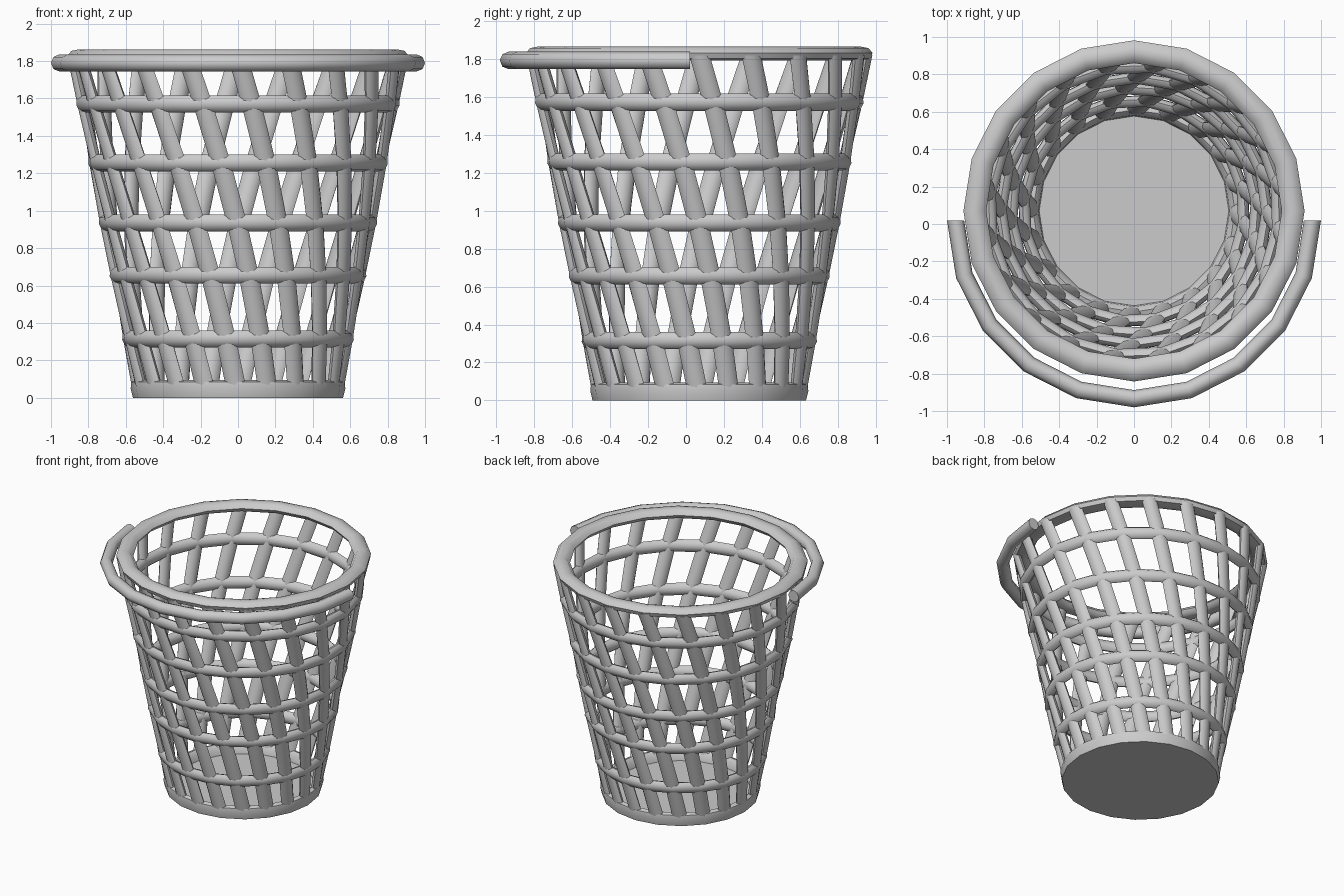
import bpy, bmesh
from math import sin, cos, pi, radians
from mathutils import Vector

if "Cube" in bpy.data.objects:
    bpy.data.objects.remove(bpy.data.objects["Cube"])

CY = 0.07          # basket axis in y
N = 20             # slats and ring sides
SLOPE = 0.195      # wall flare
LEVELS = [0.04, 0.315, 0.655, 0.935, 1.255, 1.57, 1.82]


def radius(z):
    return 0.56 + SLOPE * z


def angle(i, z):
    return -pi / 2 + 2 * pi * i / N - radians(36) * z / 1.82


def radial(a, r, z):
    return Vector((r * cos(a), CY + r * sin(a), z))


def loft(name, sections, closed):
    """Skin a list of cross-section loops; cap the ends if open."""
    bm = bmesh.new()
    add_loft(bm, sections, closed)
    return finish(name, bm)


def add_loft(bm, sections, closed):
    rows = [[bm.verts.new(p) for p in s] for s in sections]
    n = len(rows[0])
    for i in range(len(rows) if closed else len(rows) - 1):
        a, b = rows[i], rows[(i + 1) % len(rows)]
        for j in range(n):
            k = (j + 1) % n
            bm.faces.new((a[j], a[k], b[k], b[j]))
    if not closed:
        bm.faces.new(rows[0])
        bm.faces.new(rows[-1])


def finish(name, bm, smooth=50):
    bmesh.ops.recalc_face_normals(bm, faces=bm.faces)
    me = bpy.data.meshes.new(name)
    bm.to_mesh(me)
    bm.free()
    ob = bpy.data.objects.new(name, me)
    bpy.context.collection.objects.link(ob)
    bpy.ops.object.select_all(action='DESELECT')
    ob.select_set(True)
    bpy.context.view_layer.objects.active = ob
    bpy.ops.object.shade_smooth_by_angle(angle=radians(smooth))
    return ob


def oval(c, u, v, ru, rv, n=8):
    return [c + u * ru * cos(2 * pi * k / n) + v * rv * sin(2 * pi * k / n) for k in range(n)]


def lathe(name, profile, z_phase):
    return loft(name, [[radial(angle(i, z_phase), r, z) for r, z in profile] for i in range(N)], True)


# twisted upright slats
bm = bmesh.new()
for i in range(N):
    secs = []
    for z in LEVELS:
        a = angle(i, z)
        nrm = Vector((cos(a), sin(a), -SLOPE)).normalized()
        tan = Vector((-sin(a), cos(a), 0))
        secs.append(oval(radial(a, radius(z) - 0.032, z), nrm, tan, 0.028, 0.054))
    add_loft(bm, secs, False)
finish("slats", bm)

# horizontal rings
for n, z in enumerate(LEVELS[1:-1]):
    secs = []
    for i in range(N):
        a = angle(i, z)
        nrm = Vector((cos(a), sin(a), -SLOPE)).normalized()
        up = Vector((SLOPE * cos(a), SLOPE * sin(a), 1)).normalized()
        secs.append(oval(radial(a, radius(z) - 0.03, z), nrm, up, 0.032, 0.046))
    loft(f"ring_{n + 1}", secs, True)

# top rim and bottom band
lathe("top_rim", [(0.79, 1.825), (0.815, 1.855), (0.85, 1.863), (0.89, 1.855), (0.912, 1.83),
                  (0.90, 1.80), (0.85, 1.79), (0.81, 1.795)], 1.82)
lathe("bottom_band", [(0.505, 0.0), (0.562, 0.0), (0.574, 0.05), (0.57, 0.085), (0.54, 0.095),
                      (0.512, 0.07)], 0)

# floor disc
loft("floor", [[radial(angle(i, 0), 0.53, z) for i in range(N)] for z in (0.0, 0.02)], False)

# carrying handle folded down over the front
secs = []
for k in range(11):
    a = pi + pi * k / 10
    out = Vector((cos(a), sin(a), 0))
    secs.append(oval(Vector((0, 0.02, 1.79)) + out * 0.954, out, Vector((0, 0, 1)), 0.046, 0.046))
loft("handle", secs, False)
